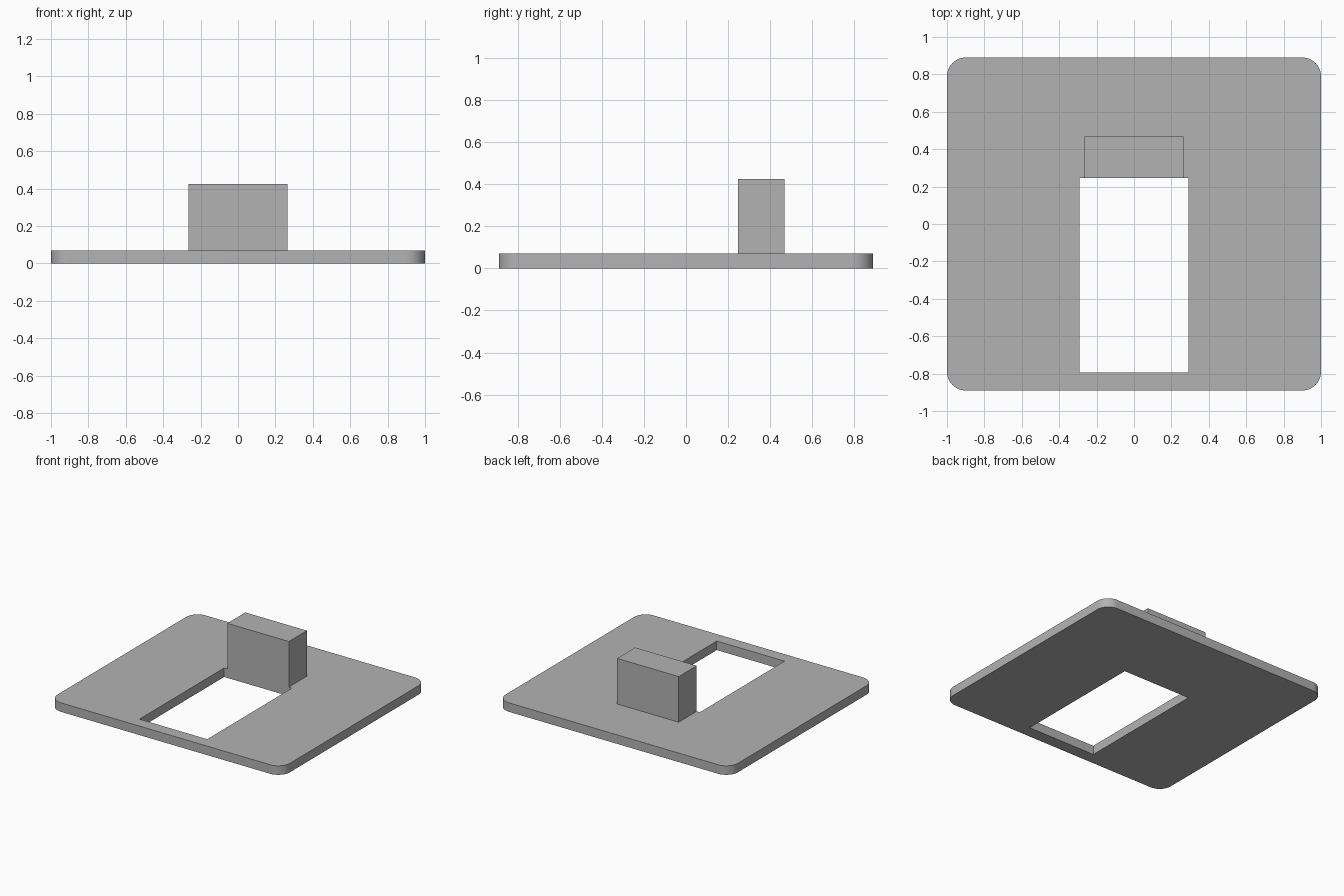
import bpy
import bmesh

default_cube = bpy.data.objects.get("Cube")
if default_cube:
    bpy.data.objects.remove(default_cube, do_unlink=True)

GREY = (0.45, 0.45, 0.45, 1.0)
grey = bpy.data.materials.new("plain grey")
grey.use_nodes = True
grey.diffuse_color = GREY
grey.node_tree.nodes["Principled BSDF"].inputs["Base Color"].default_value = GREY


def box(name, low, high, corner_radius=0.0):
    """Box between two corners, with optionally rounded upright edges."""
    bm = bmesh.new()
    bmesh.ops.create_cube(bm, size=1.0)
    for v in bm.verts:
        v.co = [a + (c + 0.5) * (b - a) for a, b, c in zip(low, high, v.co)]
    if corner_radius:
        upright = [e for e in bm.edges
                   if abs(e.verts[0].co.z - e.verts[1].co.z) > 0.01]
        bmesh.ops.bevel(bm, geom=upright, offset=corner_radius, segments=10,
                        profile=0.5, affect='EDGES')
    mesh = bpy.data.meshes.new(name)
    bm.to_mesh(mesh)
    bm.free()
    mesh.materials.append(grey)
    obj = bpy.data.objects.new(name, mesh)
    bpy.context.collection.objects.link(obj)
    return obj


TOP = 0.07        # plate thickness
HOLE_BACK = 0.247  # the block stands flush with this edge

# Base plate with rounded corners
plate = box("base_plate", (-1, -0.89, 0), (1, 0.89, TOP), 0.1)

# Rectangular opening
cutter = box("opening_cutter", (-0.292, -0.795, -0.1), (0.292, HOLE_BACK, 0.2))
cutter.hide_render = True
cutter.hide_viewport = True
cut = plate.modifiers.new("opening", 'BOOLEAN')
cut.operation = 'DIFFERENCE'
cut.solver = 'EXACT'
cut.object = cutter

# Smooth corners, sharp rims
bpy.ops.object.select_all(action='DESELECT')
plate.select_set(True)
bpy.context.view_layer.objects.active = plate
bpy.ops.object.modifier_apply(modifier=cut.name)
bpy.ops.object.shade_smooth_by_angle()
bpy.data.objects.remove(cutter, do_unlink=True)

# Upright block behind the opening
box("upright_block", (-0.265, HOLE_BACK, TOP), (0.265, 0.468, 0.425))
